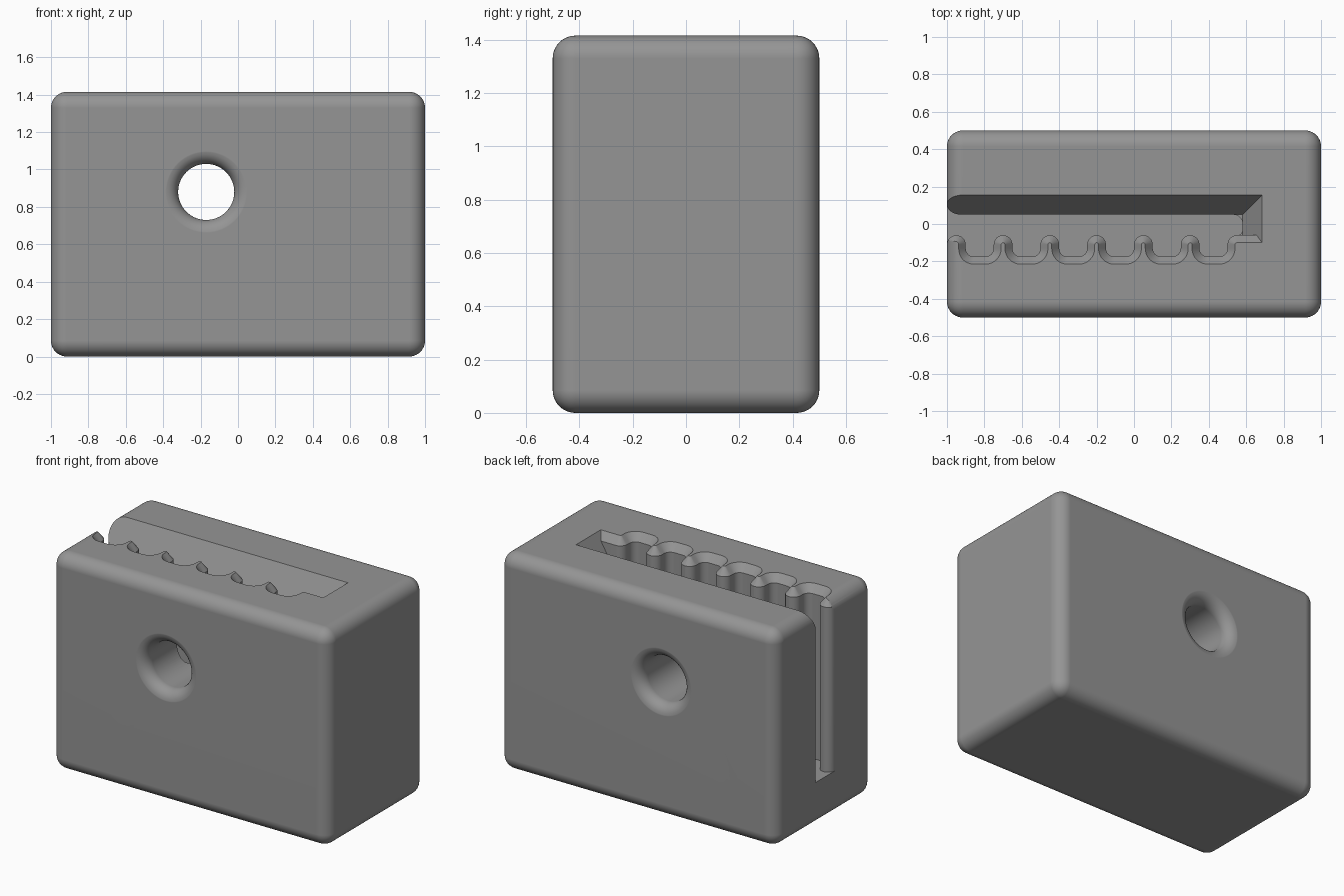
import bpy, bmesh, math

if "Cube" in bpy.data.objects:
    bpy.data.objects.remove(bpy.data.objects["Cube"])

W, D, H = 2.0, 1.0, 1.415      # block size
R = 0.085                      # edge fillet
FLOOR = 0.29                   # slot floor height

grey = bpy.data.materials.new("mid_grey")
grey.diffuse_color = (0.30, 0.30, 0.30, 1)
grey.use_nodes = True
grey.node_tree.nodes["Principled BSDF"].inputs["Base Color"].default_value = grey.diffuse_color


def make(name, bm):
    bmesh.ops.recalc_face_normals(bm, faces=bm.faces)
    me = bpy.data.meshes.new(name)
    bm.to_mesh(me)
    bm.free()
    me.materials.append(grey)
    ob = bpy.data.objects.new(name, me)
    bpy.context.collection.objects.link(ob)
    return ob


def loft(name, rings):
    """Closed solid through rings of equal point count."""
    bm = bmesh.new()
    vs = [[bm.verts.new(p) for p in ring] for ring in rings]
    n = len(vs[0])
    for a, b in zip(vs, vs[1:]):
        for i in range(n):
            j = (i + 1) % n
            bm.faces.new((a[i], a[j], b[j], b[i]))
    bm.faces.new(vs[0])
    bm.faces.new(vs[-1])
    return make(name, bm)


def arc(cx, cy, rx, ry, a0, a1, n=8):
    return [(cx + rx * math.cos(math.radians(a0 + (a1 - a0) * i / n)),
             cy + ry * math.sin(math.radians(a0 + (a1 - a0) * i / n)))
            for i in range(n + 1)]


def slot_outline(d):
    """Toothed belt slot seen from above, front wall pushed outwards by d."""
    pts = [(-1.12, -0.175 - d)]
    for k in range(6):
        x = -0.95 + 0.25 * k
        rv, rp = 0.045 + d, 0.05 - d
        pts += arc(x - 0.095, -0.13, rv, rv, -90, 0)        # valley corner
        pts += arc(x, -0.11, rp, rp, 180, 0, 12)            # tooth tip
        pts += arc(x + 0.095, -0.13, rv, rv, 180, 270)      # valley corner
    pts += arc(0.455, -0.13, 0.045 + d, 0.045 + d, -90, 0)
    pts += arc(0.55, -0.11, 0.05 - d, 0.05 - d, 180, 90, 6)
    pts += arc(0.551, -0.03, 0.03, 0.03 + d, -89, 0)        # rounded slot end
    pts += arc(0.53, 0.0, 0.051, 0.05, 1, 90)
    pts += arc(-0.925, 0.105, 0.075, 0.055, 270, 180)       # flared mouth
    pts += [(-1.0, 0.106), (-1.12, 0.106)]
    return pts


# block with rounded edges
bm = bmesh.new()
bmesh.ops.create_cube(bm, size=1)
for v in bm.verts:
    v.co = (v.co.x * W, v.co.y * D, (v.co.z + 0.5) * H)
bmesh.ops.bevel(bm, geom=bm.edges[:], offset=R, segments=10, profile=0.5, affect='EDGES')
block = make("clamp_block", bm)

# toothed slot with a chamfered front rim
levels = [(FLOOR, 0.0), (H - 0.05, 0.0), (H + 0.006, 0.0448)]
slot = loft("slot_cutter", [[(x, y, z) for x, y in slot_outline(d)] for z, d in levels])

# sloped lead-in along the back and the closed end of the slot
h, e = 0.18, 0.02


def lead_ring(z, front):
    g = 0.105 * (z - (H - h)) / h
    return [(-1.15, front, z), (0.58 + g, front, z), (0.58 + g, 0.05 + g, z), (-1.15, 0.05 + g, z)]


lead_in = loft("lead_in_cutter", [lead_ring(H - h, -0.0601), lead_ring(H - 0.05, -0.0601),
                                  lead_ring(H + e, -0.0601 - 0.04 * (0.05 + e) / 0.05)])

# cross hole with flared rims, turned about the y axis
half = [(0.225 - 0.075 * math.cos(math.radians(a)), 0.425 + 0.075 * math.sin(math.radians(a)))
        for a in range(0, 81, 10)] + [(0.225, 0.5012), (0.225, 0.55)]
profile = [(r, -y) for r, y in reversed(half)] + half
hole = loft("hole_cutter", [[(-0.17 + r * math.cos(math.tau * i / 64), y,
                              0.88 + r * math.sin(math.tau * i / 64)) for i in range(64)]
                            for r, y in profile])

# cut the block
bpy.context.view_layer.objects.active = block
block.select_set(True)
for cutter in (slot, lead_in, hole):
    mod = block.modifiers.new("cut", 'BOOLEAN')
    mod.operation, mod.solver, mod.object = 'DIFFERENCE', 'EXACT', cutter
    bpy.ops.object.modifier_apply(modifier=mod.name)
    bpy.data.objects.remove(cutter)

bpy.ops.object.shade_smooth_by_angle(angle=math.radians(30))
weighted = block.modifiers.new("clean_shading", 'WEIGHTED_NORMAL')
weighted.keep_sharp = True
